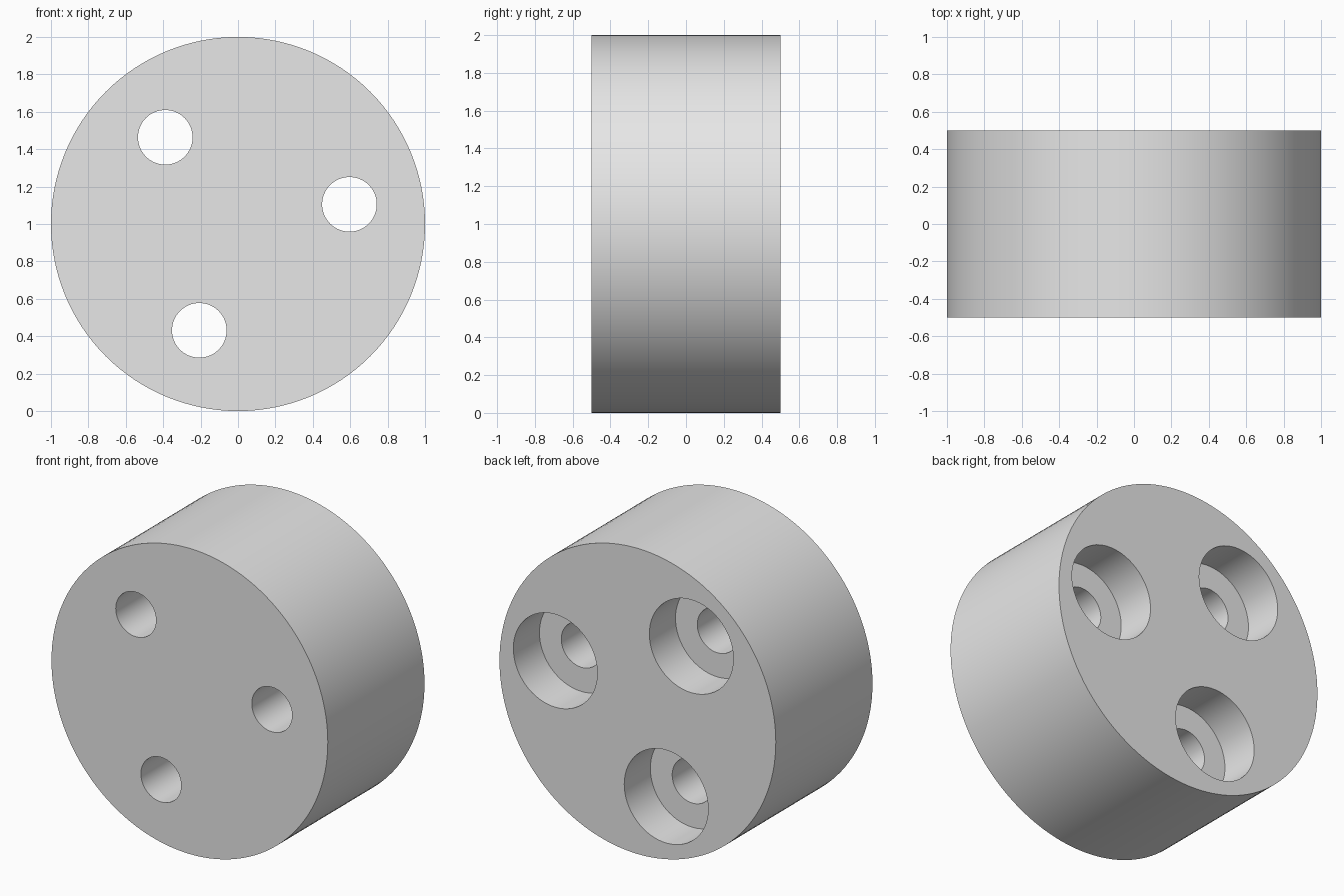
import bpy
from math import cos, sin, pi, radians

cube = bpy.data.objects.get("Cube")
if cube:
    bpy.data.objects.remove(cube, do_unlink=True)

HALF = 0.5            # half the disc thickness
CENTRE_Z = 1.0
BOLT_RADIUS = 0.605   # distance of the holes from the axis
HOLE_RADIUS = 0.146
BORE_RADIUS = 0.304
BORE_DEPTH = 0.27

grey = bpy.data.materials.new("plain_grey")
grey.use_nodes = True
colour = (0.8, 0.8, 0.8, 1)
grey.diffuse_color = colour
grey.node_tree.nodes["Principled BSDF"].inputs["Base Color"].default_value = colour


def cylinder(name, radius, x, z, y0, y1, sides):
    """Cylinder along y, from y0 to y1."""
    bpy.ops.mesh.primitive_cylinder_add(
        vertices=sides, radius=radius, depth=y1 - y0,
        location=(x, (y0 + y1) / 2, z), rotation=(pi / 2, 0, 0))
    obj = bpy.context.object
    obj.name = name
    obj.data.materials.append(grey)
    return obj


def cut(body, cutter):
    cutter.hide_render = True
    mod = body.modifiers.new("cut", "BOOLEAN")
    mod.operation = "DIFFERENCE"
    mod.solver = "EXACT"
    mod.object = cutter
    bpy.ops.object.select_all(action="DESELECT")
    bpy.context.view_layer.objects.active = body
    body.select_set(True)
    bpy.ops.object.modifier_apply(modifier=mod.name)
    bpy.data.objects.remove(cutter, do_unlink=True)


# Thick round disc
disc = cylinder("disc_body", 1, 0, CENTRE_Z, -HALF, HALF, 128)

# Three through holes, each counterbored from the back
for angle in (10, 130, 250):
    x = BOLT_RADIUS * cos(radians(angle))
    z = CENTRE_Z + BOLT_RADIUS * sin(radians(angle))
    cut(disc, cylinder("counterbore_cutter", BORE_RADIUS, x, z,
                       HALF - BORE_DEPTH, HALF + 0.1, 64))
    cut(disc, cylinder("hole_cutter", HOLE_RADIUS, x, z,
                       -HALF - 0.1, HALF + 0.1, 64))

bpy.ops.object.shade_smooth_by_angle(angle=radians(30))
